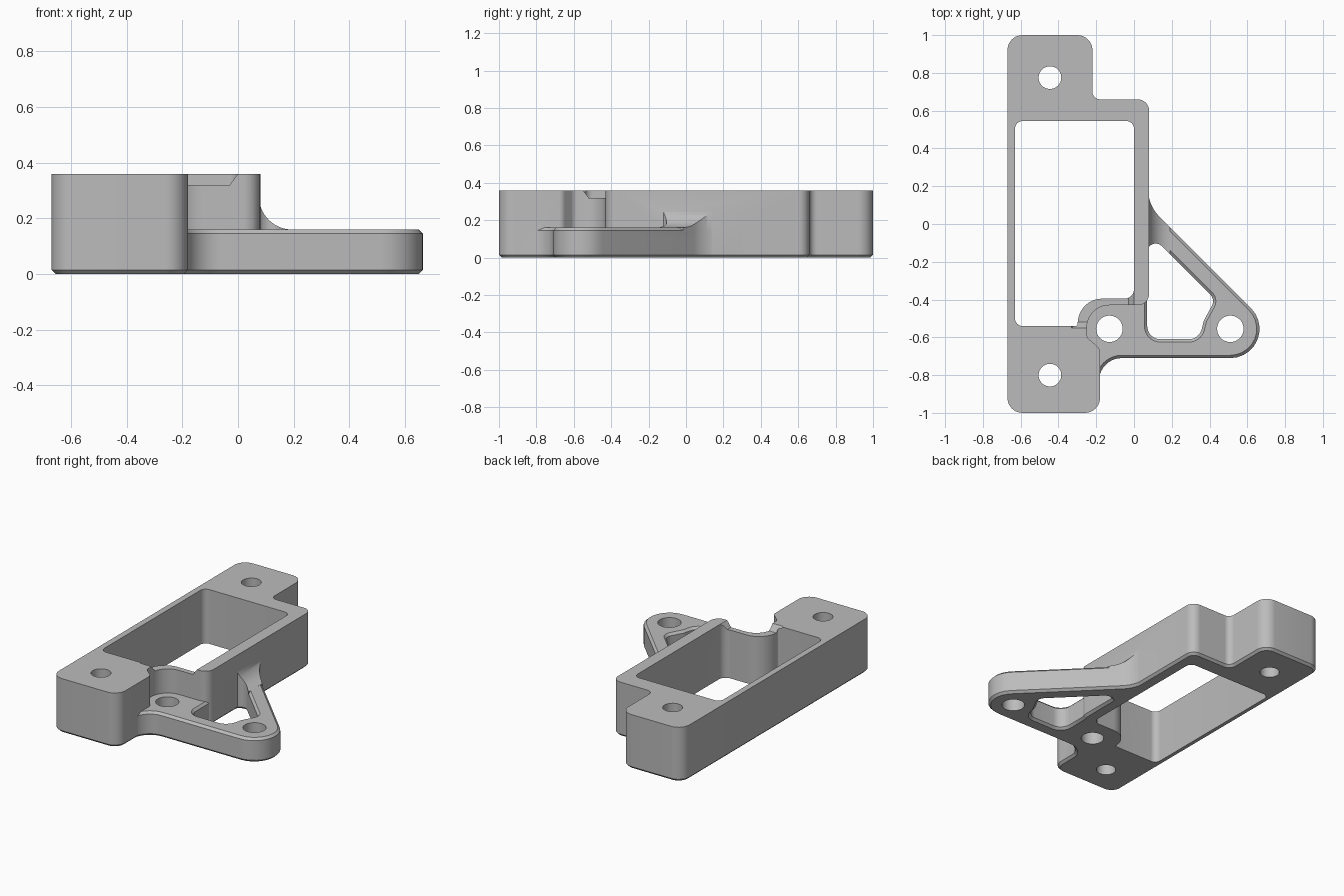
import bpy, bmesh, math
from mathutils import Vector

if "Cube" in bpy.data.objects:
    bpy.data.objects.remove(bpy.data.objects["Cube"], do_unlink=True)

grey = bpy.data.materials.new("light_grey")
grey.use_nodes = True
COLOUR = (0.5, 0.5, 0.5, 1)
grey.diffuse_color = COLOUR
grey.node_tree.nodes["Principled BSDF"].inputs["Base Color"].default_value = COLOUR


def rounded(corners, steps=10):
    """Counter-clockwise outline from (x, y, radius) corners."""
    out = []
    n = len(corners)
    for i, (x, y, r) in enumerate(corners):
        p = Vector((x, y))
        a = (Vector(corners[i - 1][:2]) - p).normalized()
        b = (Vector(corners[(i + 1) % n][:2]) - p).normalized()
        if r == 0:
            out.append(p)
            continue
        half = a.angle(b) / 2
        centre = p + (a + b).normalized() * (r / math.sin(half))
        start = p + a * (r / math.tan(half)) - centre
        end = p + b * (r / math.tan(half)) - centre
        sweep = math.pi - 2 * half
        for k in range(steps + 1):
            t = k / steps
            v = start * math.sin((1 - t) * sweep) + end * math.sin(t * sweep)
            out.append(centre + v / math.sin(sweep))
    return out


def inset(pts, d):
    """Move every edge of the outline inward by d."""
    out = []
    for i, p in enumerate(pts):
        e1 = (p - pts[i - 1]).normalized()
        e2 = (pts[(i + 1) % len(pts)] - p).normalized()
        n1, n2 = Vector((-e1.y, e1.x)), Vector((-e2.y, e2.x))
        out.append(p + (n1 + n2) * (d / (1 + n1.dot(n2))))
    return out


def prism(name, pts, rings):
    """Stack the outline at (height, inset) rings and cap both ends."""
    bm = bmesh.new()
    loops = [[bm.verts.new((q.x, q.y, z)) for q in inset(pts, d)] for z, d in rings]
    n = len(pts)
    for lo, hi in zip(loops, loops[1:]):
        for i in range(n):
            j = (i + 1) % n
            bm.faces.new((lo[i], lo[j], hi[j], hi[i]))
    bm.faces.new(loops[0][::-1])
    bm.faces.new(loops[-1])
    mesh = bpy.data.meshes.new(name)
    bm.to_mesh(mesh)
    bm.free()
    mesh.materials.append(grey)
    ob = bpy.data.objects.new(name, mesh)
    bpy.context.collection.objects.link(ob)
    return ob


def rect(x0, y0, x1, y1):
    return [Vector(c) for c in ((x0, y0), (x1, y0), (x1, y1), (x0, y1))]


def disc(x, y, r, n=40):
    return [Vector((x + r * math.cos(math.tau * i / n), y + r * math.sin(math.tau * i / n)))
            for i in range(n)]


def combine(target, tool, operation):
    mod = target.modifiers.new("join", 'BOOLEAN')
    mod.object, mod.operation, mod.solver = tool, operation, 'EXACT'
    bpy.ops.object.select_all(action='DESELECT')
    bpy.context.view_layer.objects.active = target
    target.select_set(True)
    bpy.ops.object.modifier_apply(modifier=mod.name)
    bpy.data.objects.remove(tool, do_unlink=True)


H, ARM, C = 0.36, 0.16, 0.015

# Tall frame with two mounting tabs and a rounded recess beside the front tab
frame = rounded([(-.67, -1, .08), (-.18, -1, .08), (-.18, -.66, .04), (-.25, -.60, .04),
                 (-.25, -.43, .119), (.08, -.43, .06), (.08, .66, .06), (-.22, .66, .04),
                 (-.22, 1, .08), (-.67, 1, .08)])
bracket = prism("mount_bracket", frame, [(0, C), (C, 0), (H, 0)])

# Low triangular side arm
arm_outline = rounded([(-.4, -.9, 0), (-.185, -.9, 0), (-.185, -.71, .12), (.884, -.71, .155),
                       (.075, .099, .2), (.075, .3, 0), (-.4, .3, 0)])
opening = rounded([(.07, -.61, .07), (.345, -.61, .07), (.37, -.51, .07), (.43, -.40, .05),
                   (.07, -.04, .045)])
arm = prism("side_arm", arm_outline, [(0, C), (C, 0), (ARM - C, 0), (ARM, C)])
combine(arm, prism("arm_opening", opening,
                   [(-.02, -.02 - C), (C, 0), (ARM - C, 0), (ARM + .02, -.02 - C)]), 'DIFFERENCE')

# Curved gusset where the diagonal strut meets the frame wall
gusset = prism("gusset", arm_outline, [(.1, 0), (.28, 0)])
combine(gusset, prism("gusset_limit", rect(.05, -.2, .19, .2), [(.05, 0), (.3, 0)]), 'INTERSECT')
combine(gusset, prism("gusset_opening", opening, [(0, 0), (.4, 0)]), 'DIFFERENCE')
curve = prism("gusset_curve", disc(.195, -.28, .12, 64), [(-.5, 0), (.5, 0)])
curve.rotation_euler.x = -math.pi / 2
bpy.context.view_layer.update()
combine(gusset, curve, 'DIFFERENCE')

combine(bracket, arm, 'UNION')
combine(bracket, gusset, 'UNION')

# Central pocket, bulging inward around the screw recess
pocket = rounded([(-.63, -.54, .04), (-.30, -.54, .01), (-.285, -.395, .13), (0, -.395, .05),
                  (0, .545, .04), (-.63, .545, .04)])
combine(bracket, prism("pocket", pocket, [(-.1, 0), (.5, 0)]), 'DIFFERENCE')

# Lowered lip with sloped ends above the recess wall
combine(bracket, prism("lip_notch", rect(-.33, -.55, 0, -.34), [(.32, .03), (H, 0), (.4, 0)]),
        'DIFFERENCE')

# Screw holes in the tabs and the arm
for x, y, r in ((-.445, .775, .06), (-.445, -.8, .06), (-.13, -.555, .07), (.51, -.555, .07)):
    combine(bracket, prism("screw_hole", disc(x, y, r), [(-.1, 0), (.5, 0)]), 'DIFFERENCE')

bpy.ops.object.select_all(action='DESELECT')
bracket.select_set(True)
bpy.context.view_layer.objects.active = bracket
bpy.ops.object.shade_smooth_by_angle(angle=math.radians(30))
